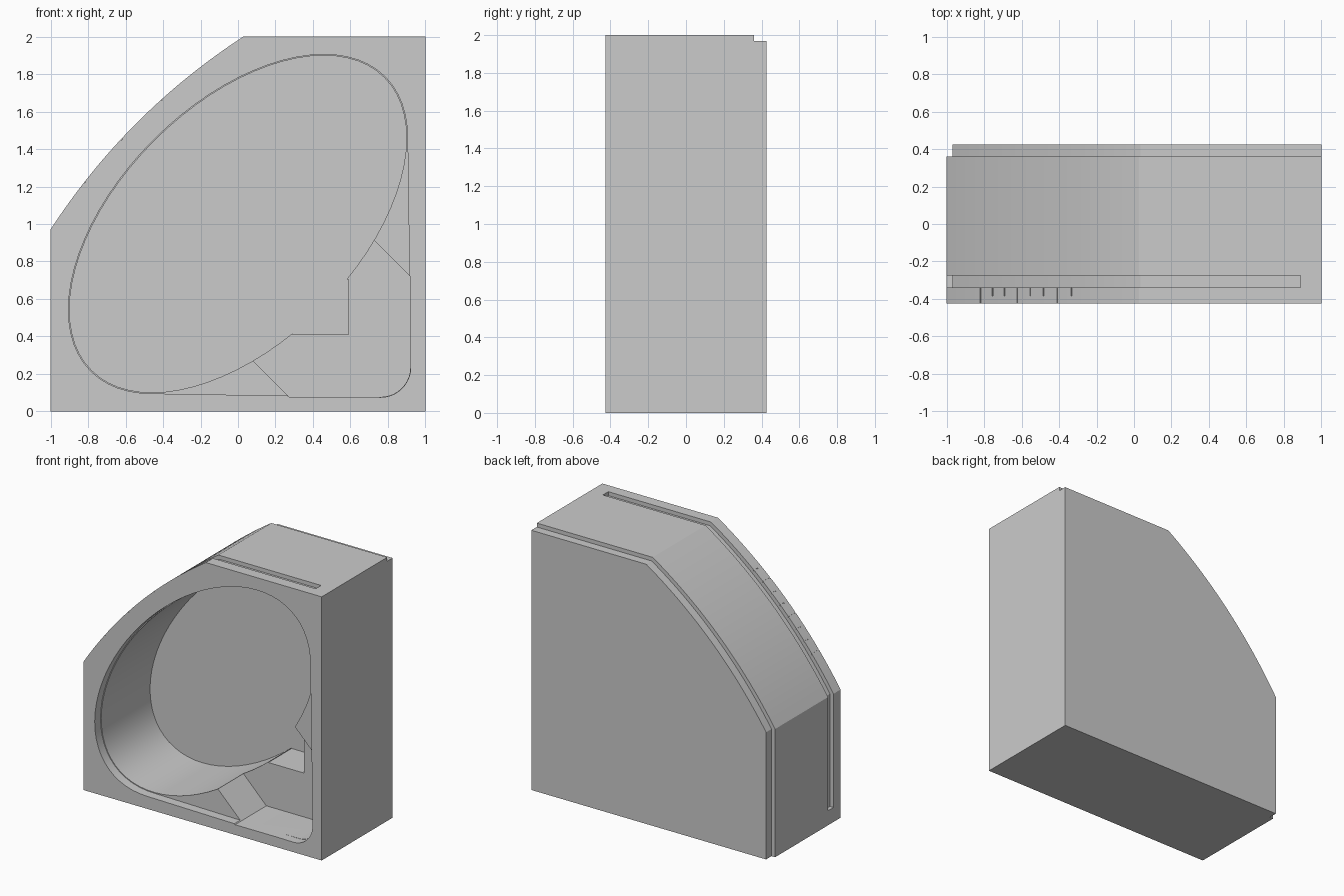
import bpy, bmesh, math
from mathutils.geometry import convex_hull_2d

if "Cube" in bpy.data.objects:
    bpy.data.objects.remove(bpy.data.objects["Cube"])

R2 = math.sqrt(2)
FRONT, BACK = -0.425, 0.425


def extrude(name, pts, y0, y1):
    """Extrude an (x, z) outline from y0 to y1."""
    bm = bmesh.new()
    face = bm.faces.new([bm.verts.new((x, y0, z)) for x, z in pts])
    new = bmesh.ops.extrude_face_region(bm, geom=[face])["geom"]
    bmesh.ops.translate(bm, vec=(0, y1 - y0, 0),
                        verts=[g for g in new if isinstance(g, bmesh.types.BMVert)])
    bmesh.ops.recalc_face_normals(bm, faces=bm.faces[:])
    me = bpy.data.meshes.new(name)
    bm.to_mesh(me)
    bm.free()
    ob = bpy.data.objects.new(name, me)
    bpy.context.collection.objects.link(ob)
    return ob


def from_diag(u, v):
    """Coordinates along / across the diagonal symmetry frame -> (x, z)."""
    return ((u - v) / R2, 1 + (u + v) / R2)


def arc_v(u, d):
    return 0.764 - d - u * u / 6.9


def rim(d, z0, x1, n=24):
    """Left side, bowed diagonal and top of the shell, inset by d."""
    end = 0.7
    for _ in range(20):
        end = (1 - d) * R2 - arc_v(end, d)
    us = [-end + 2 * end * i / n for i in range(n + 1)]
    return [(-1 + d, z0)] + [from_diag(u, arc_v(u, d)) for u in us] + [(x1, 2 - d)]


def oval(grow=0.0, n=72):
    return [from_diag((1.105 + grow) * math.cos(2 * math.pi * i / n),
                      (0.63 + grow) * math.sin(2 * math.pi * i / n)) for i in range(n)]


def corner(inset=0.0, r=0.16):
    """Rounded lower right corner of the pocket."""
    cx, cz = 0.922 - r, 0.075 + r
    rr = r - inset
    return [(cx + rr * math.cos(a), cz + rr * math.sin(a))
            for a in [math.radians(-90 + 90 * i / 10) for i in range(11)]]


def strip(z0, x1):
    return rim(0.03, z0, x1) + rim(-0.05, z0, x1)[::-1]


# Outer shell
shell = extrude("housing", rim(0, 0, 1) + [(1, 0)], FRONT, BACK)

# Shallow seat for the lid: hull of the oval and the rounded corner
pts = oval(0.006) + corner()
lid_outline = [pts[i] for i in convex_hull_2d(pts)]

# Corner pocket with two slanted ends, open to the oval
pocket = ([(0.03, 0.32), (0.273, 0.077)] + corner(0.002)
          + [(0.92, 0.72), (0.67, 0.97), (0.3, 0.7)])

cutters = [
    extrude("oval_cavity", oval(), -0.6, 0.23),
    extrude("square_notch", [(0.29, 0.41), (0.59, 0.41), (0.59, 0.703), (0.3, 0.703)], -0.59, 0.229),
    extrude("corner_pocket", pocket, -0.58, -0.05),
    extrude("lid_seat", lid_outline, -0.57, -0.355),
    extrude("rim_slot", strip(0.11, 0.89), -0.34, -0.275),
    extrude("back_rebate", strip(-0.05, 1.05), 0.36, 0.5),
]

# Fine graduation grooves on the bowed edge, every third one full length
for i in range(8):
    u = -0.42 + 0.1 * i
    v, w = arc_v(u, 0), 0.003
    box = [from_diag(u + a, v + b) for a, b in
           ((-w, -0.006), (w, -0.006), (w, 0.03), (-w, 0.03))]
    cutters.append(extrude("scale_groove", box, -0.5 if i % 3 == 0 else -0.385, -0.33))

# Cut everything out of the shell
bpy.context.view_layer.objects.active = shell
shell.select_set(True)
for c in cutters:
    c.hide_render = True
    mod = shell.modifiers.new(c.name, 'BOOLEAN')
    mod.operation = 'DIFFERENCE'
    mod.solver = 'EXACT'
    mod.object = c
    bpy.ops.object.modifier_apply(modifier=mod.name)
    bpy.data.objects.remove(c, do_unlink=True)

bpy.ops.object.shade_smooth_by_angle(angle=math.radians(20))
